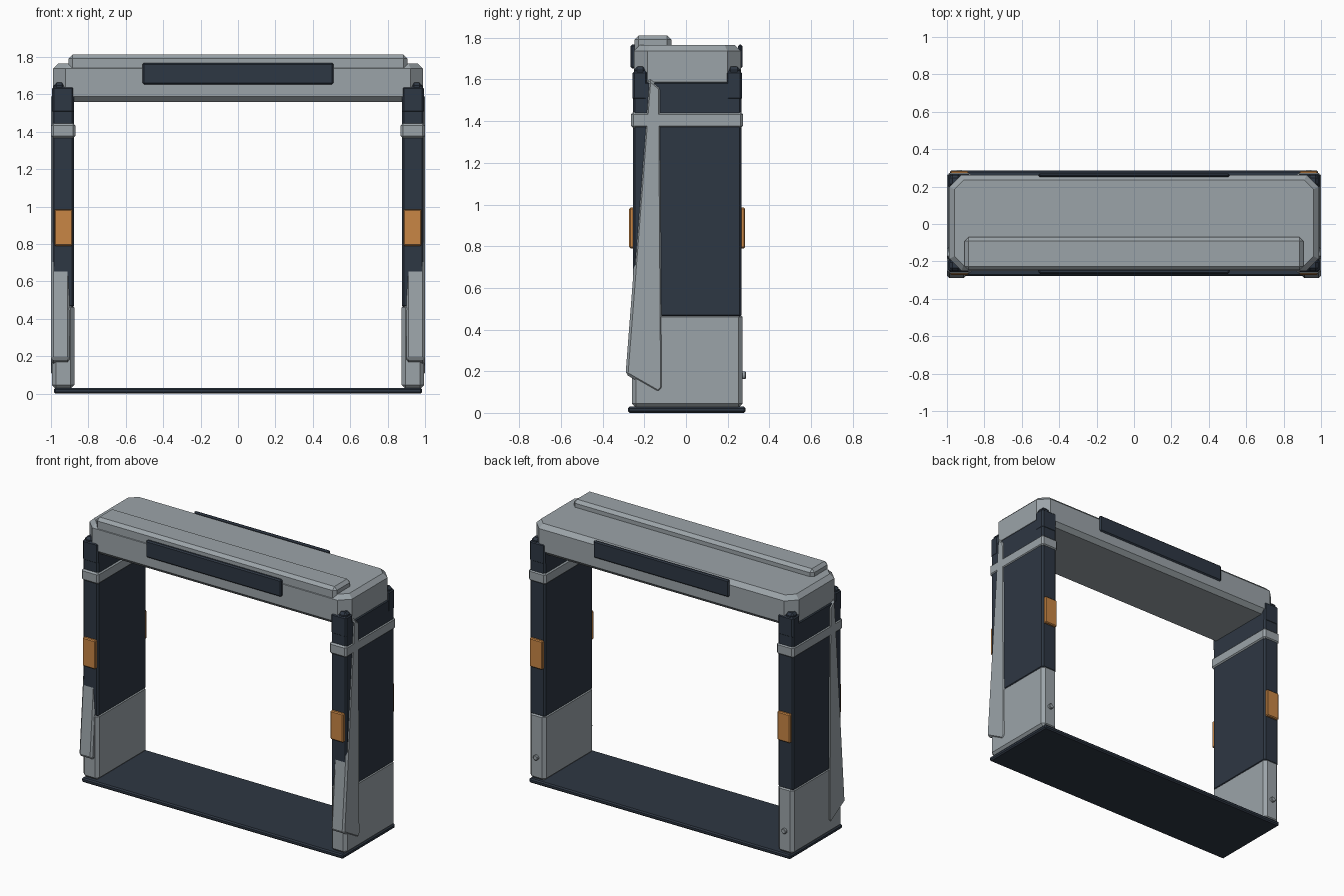
import bpy
import bmesh
import math
from mathutils import Vector

if "Cube" in bpy.data.objects:
    bpy.data.objects.remove(bpy.data.objects["Cube"], do_unlink=True)


def material(name, r, g, b):
    m = bpy.data.materials.new(name)
    m.use_nodes = True
    m.diffuse_color = (r, g, b, 1)
    m.node_tree.nodes["Principled BSDF"].inputs["Base Color"].default_value = (r, g, b, 1)
    return m


GREY = material("light grey metal", 0.33, 0.37, 0.395)
NAVY = material("dark navy panel", 0.027, 0.038, 0.056)
ORANGE = material("orange marker", 0.58, 0.24, 0.06)


def finish(name, bm, mat, bevel, limit=30):
    bmesh.ops.recalc_face_normals(bm, faces=bm.faces)
    mesh = bpy.data.meshes.new(name)
    bm.to_mesh(mesh)
    bm.free()
    mesh.materials.append(mat)
    ob = bpy.data.objects.new(name, mesh)
    bpy.context.collection.objects.link(ob)
    if bevel:
        mod = ob.modifiers.new("chamfer", "BEVEL")
        mod.width = bevel
        mod.segments = 1
        mod.limit_method = "ANGLE"
        mod.angle_limit = math.radians(limit)
    return ob


def prism(name, points, offset, mat, bevel, limit=30):
    """Extrude a flat outline of 3D points by an offset."""
    bm = bmesh.new()
    face = bm.faces.new([bm.verts.new(p) for p in points])
    new = bmesh.ops.extrude_face_region(bm, geom=[face])["geom"]
    moved = [v for v in new if isinstance(v, bmesh.types.BMVert)]
    bmesh.ops.translate(bm, verts=moved, vec=Vector(offset))
    return finish(name, bm, mat, bevel, limit)


def box(name, x, y, z, mat, bevel):
    base = [(x[0], y[0], z[0]), (x[1], y[0], z[0]), (x[1], y[1], z[0]), (x[0], y[1], z[0])]
    return prism(name, base, (0, 0, z[1] - z[0]), mat, bevel)


def both_sides(ob):
    mod = ob.modifiers.new("mirror", "MIRROR")
    mod.use_axis = (True, False, False)
    return ob


# Floor plate
box("floor_plate", (-0.985, 0.985), (-0.278, 0.286), (0, 0.03), NAVY, 0.008)

# Side walls: foot, panel, wrap-around band
both_sides(box("wall_foot", (0.875, 0.994), (-0.26, 0.272), (0.025, 0.48), GREY, 0.02))
both_sides(box("wall_panel", (0.877, 0.993), (-0.254, 0.266), (0.46, 1.59), NAVY, 0.01))
both_sides(box("wall_band", (0.869, 0.999), (-0.264, 0.273), (1.365, 1.445), GREY, 0.012))

# Corner posts, markers on front and back
for end, y0, y1 in (("front", -0.256, -0.185), ("back", 0.192, 0.268)):
    both_sides(box(end + "_post_top", (0.877, 0.994), (y0, y1), (1.5, 1.64), NAVY, 0.01))
    both_sides(box(end + "_post_cap", (0.925, 0.987), (y0 + 0.006, y1 - 0.006),
                   (1.6, 1.662), NAVY, 0.016))
for end, y0, y1 in (("front", -0.273, -0.24), ("back", 0.25, 0.284)):
    both_sides(box(end + "_marker", (0.885, 0.982), (y0, y1), (0.79, 0.985), ORANGE, 0.006))

# Tapered fins on the outer front corners
outline = [(-0.29, 0.185), (-0.18, 1.61), (-0.12, 1.56), (-0.11, 0.12), (-0.132, 0.095)]
both_sides(prism("side_fin", [(0.9, y, z) for y, z in outline], (0.099, 0, 0), GREY, 0.012))

# Lintel with cut corners
X, Y0, Y1, C = 0.988, -0.25, 0.263, 0.065
plan = [(-X, Y0 + C), (C - X, Y0), (X - C, Y0), (X, Y0 + C),
        (X, Y1 - C), (X - C, Y1), (C - X, Y1), (-X, Y1 - C)]
prism("lintel", [(x, y, 1.56) for x, y in plan], (0, 0, 0.205), GREY, 0.028, 50)
box("lintel_ridge", (-0.905, 0.905), (-0.247, -0.07), (1.72, 1.812), GREY, 0.02)

# Dark strips on the lintel
box("front_strip", (-0.51, 0.51), (-0.266, -0.24), (1.652, 1.768), NAVY, 0.008)
box("back_strip", (-0.51, 0.51), (0.25, 0.271), (1.652, 1.768), NAVY, 0.008)

# Bolts at the back of the feet
bolt = [(0.935 + 0.018 * math.cos(a * math.tau / 12), 0.26, 0.18 + 0.018 * math.sin(a * math.tau / 12))
        for a in range(12)]
both_sides(prism("foot_bolt", bolt, (0, 0.028, 0), GREY, 0.004, 50))
